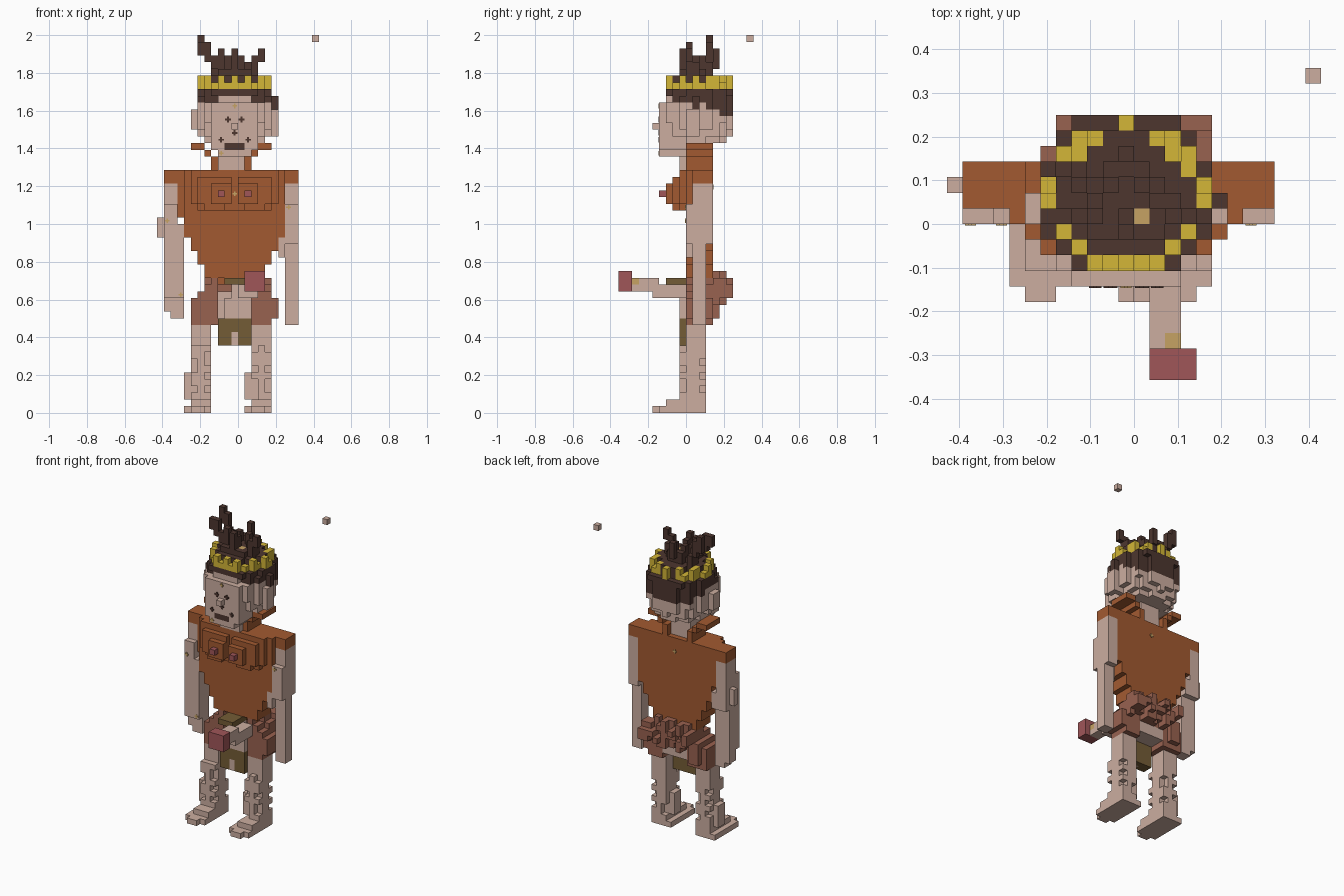
import bpy, bmesh, random
from mathutils import Matrix, Vector

default_cube = bpy.data.objects.get("Cube")
if default_cube:
    bpy.data.objects.remove(default_cube, do_unlink=True)

random.seed(4)
UNIT = 2 / 56                      # edge of one block
ORIGIN = Vector((-12 * UNIT, -10 * UNIT, 0))


# Materials
def linear(channel):
    c = channel / 255
    return c / 12.92 if c <= 0.04045 else ((c + 0.055) / 1.055) ** 2.4


def make_material(name, *rgb):
    mat = bpy.data.materials.new(name)
    colour = [linear(c) for c in rgb] + [1]
    mat.use_nodes = True
    mat.diffuse_color = colour
    for node in mat.node_tree.nodes:
        if node.type == "BSDF_PRINCIPLED":
            node.inputs["Base Color"].default_value = colour
            node.inputs["Roughness"].default_value = 0.9
    return mat


skin = make_material("skin", 204, 174, 160)
rust = make_material("rust_brown", 162, 90, 49)
dark = make_material("dark_brown", 77, 54, 47)
gold = make_material("gold", 211, 182, 55)
fur = make_material("reddish_brown", 153, 98, 80)
olive = make_material("olive_brown", 116, 92, 54)
red = make_material("dull_red", 160, 86, 89)
tan = make_material("tan", 198, 162, 100)

cells = {}                         # block position -> (part, material)


def box(part, mat, xs, ys, zs):
    """Fill a range of blocks; a single number means one block."""
    spans = [range(s, s + 1) if isinstance(s, int) else range(*s) for s in (xs, ys, zs)]
    for x in spans[0]:
        for y in spans[1]:
            for z in spans[2]:
                cells[x, y, z] = (part, mat)


def disc(part, mat, cy, z, outer, inner=0, keep=lambda x, y: True):
    """Fill a round layer, or a ring, of blocks about the head's axis."""
    for x in range(24):
        for y in range(20):
            dist = ((x - 11) ** 2 + (y + 0.5 - cy) ** 2) ** 0.5
            if inner <= dist <= outer and keep(x, y):
                cells[x, y, z] = (part, mat)


# Legs and feet
for side, x in (("right", 4), ("left", 13)):
    leg, foot = side + "_leg", side + "_foot"
    box(foot, skin, (x + 1, x + 3), 5, 0)
    box(foot, skin, (x, x + 4), (6, 13), 0)
    box(foot, skin, (x + 1, x + 4), (7, 13), 1)
    box(leg, skin, (x + 1, x + 4), (10, 12), (1, 16))
    box(leg, skin, (x + 1, x + 4), 12, (10, 16))
    box(leg, skin, x + 2, 12, (2, 10))
    box(leg, skin, x + 2, 9, (2, 10))
    box(leg, skin, x, (10, 12), (2, 6))
    for z in range(2, 10):
        for column in (x + 1, x + 3):
            if random.random() < 0.65:
                box(leg, skin, column, 12, z)
            if random.random() < 0.4:
                box(leg, skin, column, 9, z)

# Pelvis and hip fur
box("pelvis", skin, (8, 14), (11, 14), (14, 18))
for z in range(13, 20):
    step = max(0, z - 16)
    box("hip_fur", fur, (5 + step, 9), (10, 14), z)
    box("hip_fur", fur, (14, (17 if z < 14 else 18) - step), (10, 14), z)
for z, lo, hi in ((16, 6, 17), (17, 7, 17), (18, 7, 17), (19, 7, 16), (20, 8, 15)):
    for x in range(lo, hi):
        depth = random.choice((14, 15, 16)) + (z in (17, 18, 19))
        box("back_fur", fur, x, (12, min(depth, 17)), z)
box("back_fur", fur, (15, 17), (14, 16), (17, 20))
box("back_fur", fur, 15, 16, (17, 19))
box("back_fur", fur, (6, 8), (13, 15), (14, 18))

# Front attachments
box("front_pouch", olive, (9, 14), (9, 11), (10, 14))
box("front_pouch", skin, 11, 9, (10, 12))
box("front_base", skin, (10, 14), (9, 11), (14, 17))
box("front_base", skin, (11, 13), (9, 11), (17, 20))
box("front_trim", olive, (10, 13), (7, 11), 19)
box("front_rod", skin, (13, 15), (2, 6), (18, 20))
box("front_rod", skin, (12, 15), (5, 10), (17, 19))
box("front_rod", tan, 14, 2, 19)
box("rod_tip", red, (13, 16), (0, 2), (18, 21))

# Torso tapering to the waist, with shoulders
for z in range(20, 36):
    inset = max(0, (27 - z) // 2)
    box("torso", rust, (4 + inset, 19 - inset), (10, 14), z)
box("torso", rust, (8, 15), (11, 14), 19)
box("torso", rust, (3, 20), (11, 14), (29, 34))
box("shoulders", rust, (1, 21), (11, 14), (34, 36))

# Chest mounds
box("chest", rust, (5, 18), 9, (31, 36))
box("chest", rust, (6, 17), 9, 30)
for x in (6, 12):
    box("chest", rust, (x, x + 5), 8, (31, 35))
    box("chest", rust, (x + 1, x + 4), 8, 30)
for x in (9, 13):
    box("chest", rust, (x - 1, x + 2), 7, (31, 34))
    box("chest", red, x, 6, 32)

# Arms
for side, lo, hi, base in (("right", 1, 4, 15), ("left", 19, 21, 13)):
    arm = side + "_arm"
    box(arm, skin, (lo, hi), (11, 13), (base, 25))
    box(arm, skin, (lo, hi), (10, 14), (25, 28))
    box(arm, skin, (lo, lo + 2), (11, 14), (28, 34))
    box(arm, skin, (lo, lo + 2), 10, (28, 31))
box("right_arm", skin, (1, 4), 10, (17, 25))
box("right_arm", skin, (2, 4), (11, 13), 14)
box("right_arm", skin, 0, 12, (26, 29))
box("left_arm", skin, 18, (10, 12), (23, 26))

# Neck and flared collar
box("neck", skin, (9, 13), (9, 13), (36, 40))
for flip in (False, True):
    for lo, hi, base, top in ((8, 9, 36, 38), (7, 8, 38, 39), (5, 7, 39, 40)):
        xs = (22 - hi, 22 - lo) if flip else (lo, hi)
        box("collar", rust, xs, (10, 14), (base, top))

# Head, jaw, ears and nose
for z in range(40, 46):
    disc("head", skin, 11.5, z, min(5.7, 4.4 + (z - 40) * 0.6))
disc("head", skin, 11.5, 46, 4.9)
box("head", skin, (8, 15), (6, 11), (39, 46))
box("jaw", skin, (9, 14), (6, 10), 38)
box("mouth", dark, (10, 13), 6, 39)
box("nose", skin, 11, 5, 42)
box("ears", skin, 5, (10, 12), (42, 45))
box("ears", skin, 17, (10, 12), (41, 45))

# Hair cap, low at the back and sides
for z, front in ((44, 15), (45, 13), (46, 8)):
    disc("hair", dark, 11.5, z, 5.8, 4.4, lambda x, y: y >= front)
disc("hair", dark, 12, 46, 5.4, 4.4, lambda x, y: abs(x - 11) > 2)
box("hair", dark, 17, 11, (45, 47))
disc("hair", dark, 12, 47, 5.45)
for z in (48, 49):
    disc("hair", dark, 11.7, z, 4.08)

# Crown band with teeth
disc("crown", gold, 11.7, 48, 5.1, 4.08, lambda x, y: y < 16 or x == 11)
disc("crown", gold, 11.7, 49, 5.1, 4.08,
     lambda x, y: (x if abs(y - 11) > 2 else y) % 2 and (y < 16 or x == 11))

# Twisted tufts of hair above the crown
box("hair_tufts", dark, (9, 14), (9, 13), 50)
tufts = ((9, 10, 50, 54), (11, 9, 50, 54), (10, 12, 50, 53), (12, 12, 50, 53),
         (11, 14, 51, 54), (14, 10, 50, 53), (15, 10, 52, 54), (13, 11, 50, 52),
         (8, 12, 50, 53), (7, 13, 52, 55), (6, 13, 53, 56), (8, 10, 51, 53),
         (7, 10, 52, 55), (6, 10, 53, 55))
for x, y, base, top in tufts:
    box("hair_tufts", dark, x, y, (base, top))
    box("hair_tufts", dark, x, y + (base < 51), (base, top - 1))
box("hair_tufts", dark, 11, 13, (50, 52))
box("hair_tufts", tan, 12, 10, 50)

# Floating block
box("floating_block", skin, 23, 19, 55)

# Turn each part's visible block sides into a mesh
SIDES = [Vector(s) for s in ((1, 0, 0), (-1, 0, 0), (0, 1, 0), (0, -1, 0), (0, 0, 1), (0, 0, -1))]


def finish(name, bm, mats):
    mesh = bpy.data.meshes.new(name)
    bm.to_mesh(mesh)
    bm.free()
    for mat in mats:
        mesh.materials.append(mat)
    bpy.context.collection.objects.link(bpy.data.objects.new(name, mesh))


for part in sorted({p for p, m in cells.values()}):
    bm, corners, mats = bmesh.new(), {}, []
    for cell, (owner, mat) in cells.items():
        if owner != part:
            continue
        if mat not in mats:
            mats.append(mat)
        for n in SIDES:
            if tuple(int(a + b) for a, b in zip(cell, n)) in cells:
                continue
            u = Vector((n.y, n.z, n.x))
            v = n.cross(u)
            ring = []
            for a, b in ((-1, -1), (1, -1), (1, 1), (-1, 1)):
                p = Vector(cell) + (Vector((1, 1, 1)) + n + u * a + v * b) / 2
                key = tuple(round(c) for c in p)
                if key not in corners:
                    corners[key] = bm.verts.new(ORIGIN + Vector(key) * UNIT)
                ring.append(corners[key])
            bm.faces.new(ring).material_index = mats.index(mat)
    finish(part, bm, mats)


# Small thin plates for facial features and body marks
def plates(name, mat, spots, size):
    bm = bmesh.new()
    for x, y, z in spots:
        centre = ORIGIN + Vector((x + 0.5, y, z + 0.5)) * UNIT
        for w, h in ((size, size / 3), (size / 3, size)):
            scale = Matrix.Diagonal((w * UNIT, 0.008, h * UNIT, 1))
            bmesh.ops.create_cube(bm, size=1, matrix=Matrix.Translation(centre) @ scale)
    finish(name, bm, [mat])


plates("eyes", dark, ((10, 6, 43), (12, 6, 43)), 0.9)
plates("face_dots", dark, ((11, 6, 41), (9, 6, 40), (13, 6, 40)), 0.8)
plates("body_marks", tan, ((11, 6, 45), (11, 9, 32), (1, 10, 28), (19, 10, 30), (3, 10, 17),
                           (9, 6, 38), (11, 14, 33)), 0.7)
